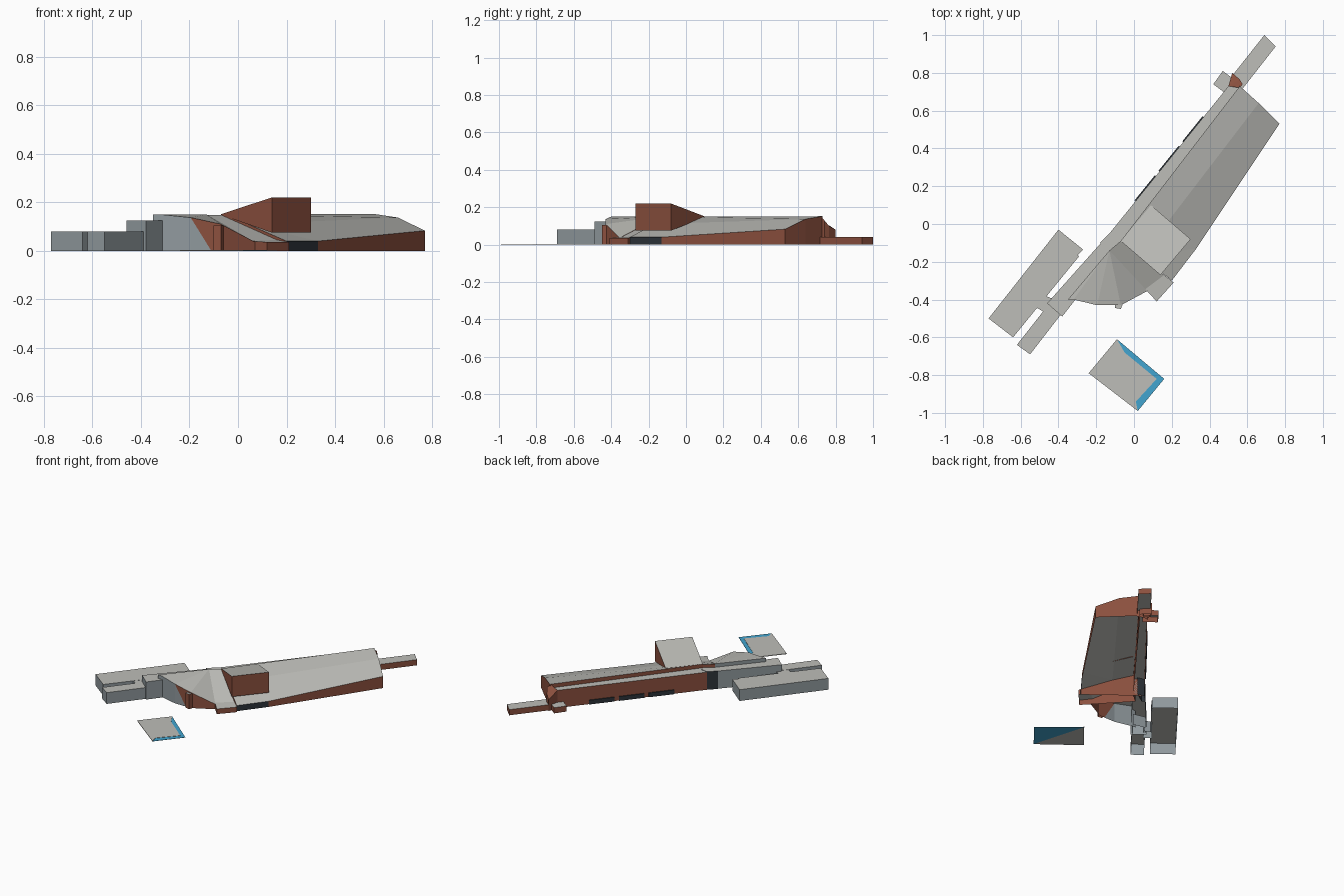
import bpy
import bmesh

cube = bpy.data.objects.get("Cube")
if cube:
    bpy.data.objects.remove(cube, do_unlink=True)


def material(name, rgb):
    m = bpy.data.materials.new(name)
    m.use_nodes = True
    m.diffuse_color = (*rgb, 1)
    m.node_tree.nodes["Principled BSDF"].inputs["Base Color"].default_value = (*rgb, 1)
    return m


MATS = [material("roof grey", (0.51, 0.51, 0.48)),
        material("brick brown", (0.26, 0.08, 0.048)),
        material("concrete grey", (0.28, 0.32, 0.34)),
        material("dark glass", (0.026, 0.034, 0.042)),
        material("water blue", (0.054, 0.376, 0.63))]
ROOF, BRICK, CONCRETE, GLASS, WATER = range(5)


def shell(name, eaves, wall, roof=None, ridge=(), base=0.0, roof_mat=ROOF, floor=False):
    """Bottomless volume: walls drop from the counter-clockwise eaves to the base."""
    n = len(eaves)
    walls = wall if isinstance(wall, list) else [wall] * n
    bases = base if isinstance(base, list) else [base] * n
    bm = bmesh.new()
    top = [bm.verts.new(p) for p in list(eaves) + list(ridge)]
    low = [bm.verts.new((p[0], p[1], b)) for p, b in zip(eaves, bases)]
    for face in roof or [range(n)]:
        bm.faces.new([top[i] for i in face]).material_index = roof_mat
    for i in range(n):
        j = (i + 1) % n
        if walls[i] is not None:
            bm.faces.new((low[i], low[j], top[j], top[i])).material_index = walls[i]
    if floor:
        bm.faces.new(low[::-1]).material_index = roof_mat
    mesh = bpy.data.meshes.new(name)
    bm.to_mesh(mesh)
    bm.free()
    for m in MATS:
        mesh.materials.append(m)
    ob = bpy.data.objects.new(name, mesh)
    bpy.context.collection.objects.link(ob)
    return ob


def block(name, plan, z, wall, base=0.0, **kw):
    """Flat-topped volume over a plan outline."""
    return shell(name, [(x, y, z) for x, y in plan], wall, base=base, **kw)


# Main hall with a roof that folds down to the long front eave
shell("main_hall",
      [(-.07, -.09, .15), (.04, -.17, .11), (.20, -.30, .04), (.33, -.13, .04),
       (.77, .53, .083), (.66, .64, .137), (.56, .73, .152)],
      [BRICK, BRICK, GLASS, BRICK, BRICK, BRICK, BRICK],
      roof=[(0, 1, 5, 6), (1, 2, 3), (1, 3, 4, 5)])

# Raised wedge box on the hall roof
shell("roof_box",
      [(-.07, -.09, .151), (.14, -.27, .22), (.30, -.08, .22), (.09, .10, .151)],
      BRICK, base=[.148, .075, .075, .148])

# Ramp roof running down to the entrance
shell("entrance_ramp",
      [(-.13, -.14, .148), (.06, -.345, .04), (.12, -.41, .036), (.21, -.31, .036),
       (.16, -.27, .045), (-.07, -.09, .148)],
      BRICK, roof=[(0, 1, 4, 5), (1, 2, 3, 4)])

# Faceted side wing, concrete turning to brick along a slanted joint
shell("side_wing",
      [(-.13, -.14, .15), (-.35, -.40, .15), (-.32, -.40, .15), (-.195, -.43, .137),
       (-.07, -.43, .11), (.07, -.355, .036)],
      [CONCRETE, CONCRETE, CONCRETE, None, BRICK, BRICK],
      roof=[(0, 1, 2), (0, 2, 3), (0, 3, 4), (0, 4, 5)])
for name, corners, mat in (
        ("wing_concrete_wall", [(-.195, -.43, 0), (-.11, -.43, 0), (-.195, -.43, .137)], CONCRETE),
        ("wing_brick_wall", [(-.11, -.43, 0), (-.07, -.43, 0), (-.07, -.43, .11),
                             (-.195, -.43, .137)], BRICK)):
    panel = bpy.data.meshes.new(name)
    panel.from_pydata(corners, [], [range(len(corners))])
    panel.materials.append(MATS[mat])
    bpy.context.collection.objects.link(bpy.data.objects.new(name, panel))
block("wing_pier", [(-.10, -.445), (-.07, -.45), (-.06, -.425), (-.10, -.425)], .105, BRICK)

# Long rear gallery and its rounded far end
block("rear_gallery", [(-.13, -.05), (-.07, -.09), (.56, .72), (.50, .73)], .125, BRICK)
shell("gallery_end",
      [(.50, .73, .125), (.56, .72, .15), (.575, .74, .13), (.56, .765, .10), (.52, .80, .08)],
      BRICK, roof=[(0, 1, 2), (0, 2, 3), (0, 3, 4)], roof_mat=BRICK)
block("end_porch", [(.42, .74), (.50, .68), (.55, .75), (.47, .81)], .04, BRICK)
block("tail_passage", [(.50, .76), (.57, .71), (.75, .94), (.69, 1.0)], .04, BRICK)

# Glazing along the foot of the rear wall
for i in range(3):
    a, b = .22 + i * .2, .39 + i * .2
    ends = [(-.13 + .63 * t, -.05 + .78 * t) for t in (a, b)]
    (x0, y0), (x1, y1) = ends
    block("rear_window", [(x0, y0), (x1, y1), (x1 - .005, y1 + .004), (x0 - .005, y0 + .004)],
          .03, GLASS, roof_mat=GLASS)

# Concrete link and low annex blocks
block("concrete_link", [(-.46, -.42), (-.38, -.49), (-.07, -.09), (-.13, -.05)], .125, CONCRETE)
block("annex_long", [(-.77, -.50), (-.64, -.60), (-.29, -.17), (-.30, -.165), (-.27, -.135),
                     (-.40, -.03)], .08, CONCRETE)
block("annex_short", [(-.62, -.64), (-.55, -.69), (-.31, -.38), (-.40, -.36)], .08, CONCRETE)
block("annex_bridge", [(-.52, -.44), (-.47, -.47), (-.42, -.40), (-.47, -.38)], .079, CONCRETE)
block("link_recess", [(-.18, -.10), (-.16, -.115), (-.08, -.06), (-.13, -.05)], .128, GLASS)

# Detached pool terrace
block("pool_water", [(-.09, -.61), (.02, -.99), (.16, -.82)], .002, WATER,
      roof_mat=WATER, floor=True)
block("pool_corner", [(-.24, -.79), (.02, -.99), (-.09, -.61)], .002, ROOF, floor=True)
block("pool_terrace", [(-.24, -.79), (.02, -.99), (.01, -.94), (.12, -.82), (-.05, -.68),
                       (-.09, -.61)], .004, ROOF, base=.002)
